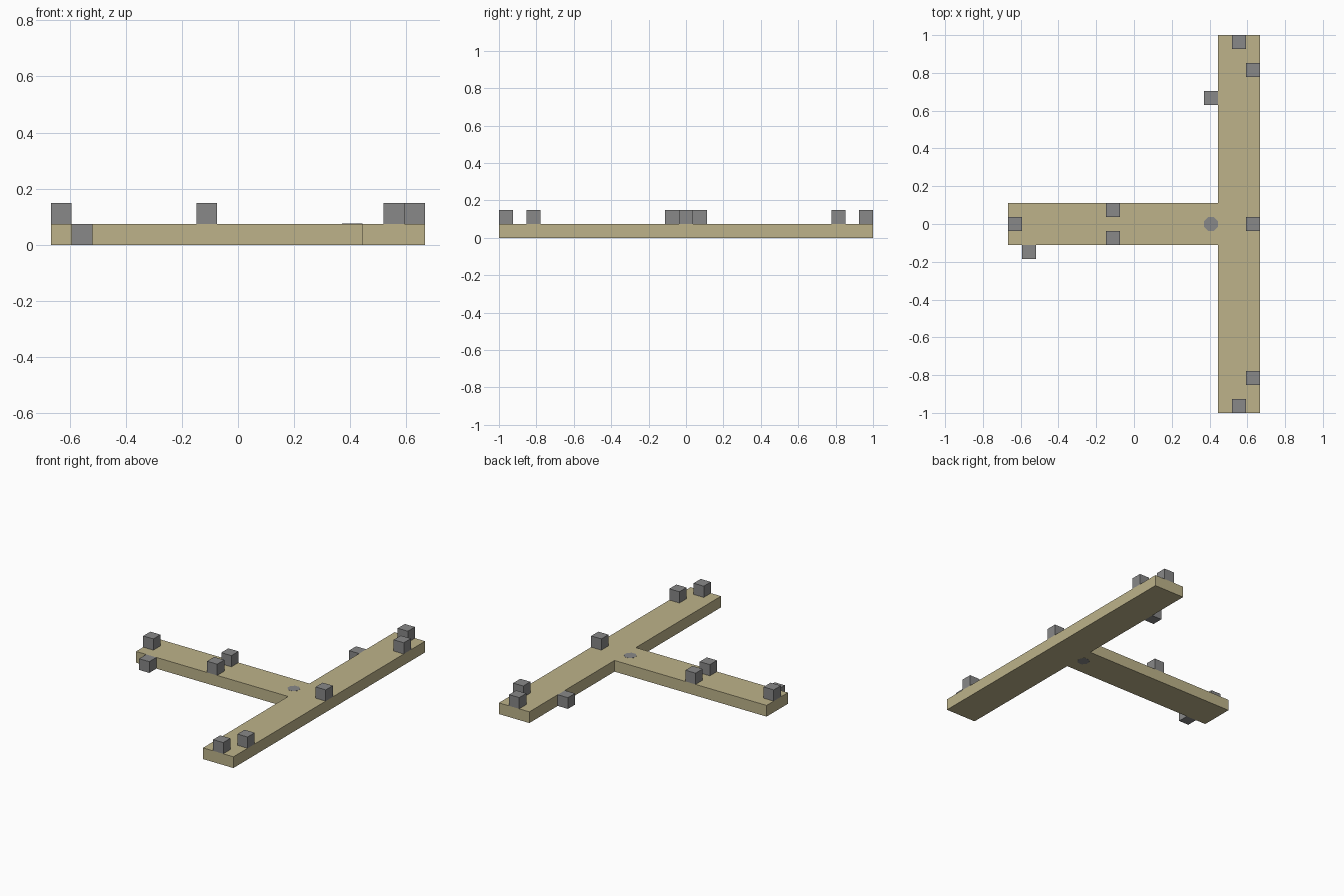
import bpy
import bmesh
import math

cube = bpy.data.objects.get("Cube")
if cube:
    bpy.data.objects.remove(cube, do_unlink=True)

U = 2 / 27  # one block edge; every part sits on this module


def material(name, rgb):
    mat = bpy.data.materials.new(name)
    mat.use_nodes = True
    mat.diffuse_color = (*rgb, 1)
    mat.node_tree.nodes["Principled BSDF"].inputs["Base Color"].default_value = (*rgb, 1)
    return mat


def add_object(name, bm, mat, location=(0, 0, 0)):
    bmesh.ops.recalc_face_normals(bm, faces=bm.faces)
    mesh = bpy.data.meshes.new(name)
    bm.to_mesh(mesh)
    bm.free()
    mesh.materials.append(mat)
    obj = bpy.data.objects.new(name, mesh)
    obj.location = location
    bpy.context.collection.objects.link(obj)
    return obj


def add_block(name, x, y, layer):
    bm = bmesh.new()
    bmesh.ops.create_cube(bm, size=U)
    return add_object(name, bm, grey, (x * U, y * U, (layer + 0.5) * U))


tan = material("tan_wood", (0.51, 0.45, 0.255))
grey = material("grey_metal", (0.246, 0.246, 0.246))

# T-shaped beam: a profile in block units, extruded one block high
half = [(-9, 1.5), (6, 1.5), (6, 13.5), (9, 13.5)]
outline = half + [(x, -y) for x, y in reversed(half)]
bm = bmesh.new()
base = bm.faces.new([bm.verts.new((x * U, y * U, 0)) for x, y in outline])
top = bmesh.ops.extrude_face_region(bm, geom=[base], use_keep_orig=True)
bmesh.ops.translate(bm, vec=(0, 0, U),
                    verts=[v for v in top["geom"] if isinstance(v, bmesh.types.BMVert)])
add_object("t_beam", bm, tan)

# Pivot pin running through the junction, barely proud of both faces
bm = bmesh.new()
bmesh.ops.create_cone(bm, cap_ends=True, segments=8, radius1=0.039, radius2=0.039,
                      depth=U + 0.002)
pin = add_object("pivot_pin", bm, grey, (5.5 * U, 0, U / 2))
pin.rotation_euler.z = math.pi / 8

# Blocks on the centre line
add_block("arm_end_block", -8.5, 0, 1)
add_block("crossbar_middle_block", 8.5, 0, 1)

# Mirrored pairs of blocks on top
for side, sign in (("back", 1), ("front", -1)):
    add_block(f"arm_block_{side}", -1.5, sign, 1)
    add_block(f"crossbar_edge_block_{side}", 8.5, 11 * sign, 1)
    add_block(f"crossbar_end_block_{side}", 7.5, 13 * sign, 1)

# Blocks attached to the sides of the beam
add_block("crossbar_side_block", 5.5, 9, 0)
add_block("arm_side_block", -7.5, -2, 0)
